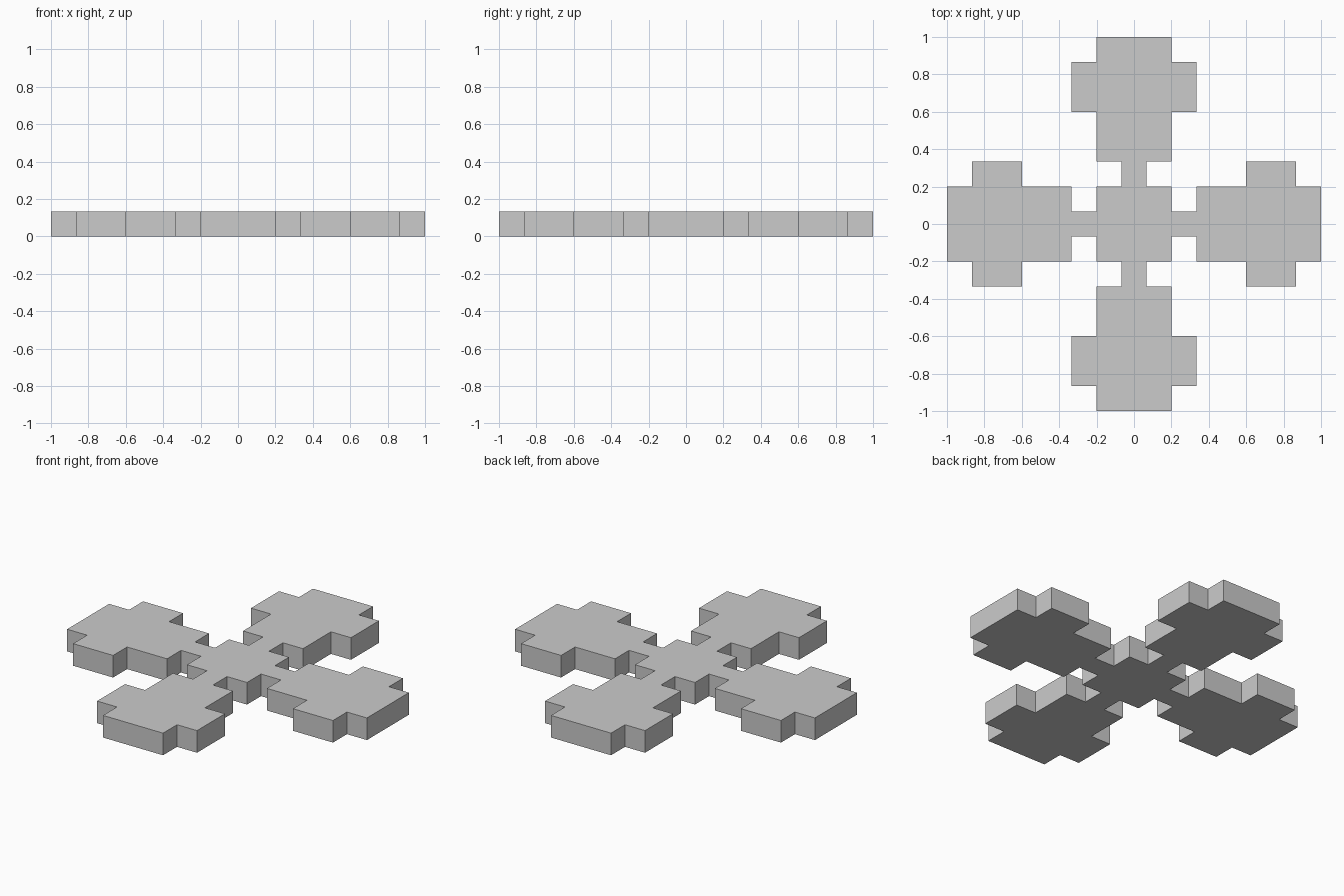
import bpy, bmesh
from mathutils import Vector

if "Cube" in bpy.data.objects:
    bpy.data.objects.remove(bpy.data.objects["Cube"])

U = 1 / 15            # the whole plan sits on a grid of 1/15 units
THICKNESS = 2 * U

# Plain grey material
grey = bpy.data.materials.new("light_grey")
grey.diffuse_color = (0.6, 0.6, 0.6, 1)
grey.use_nodes = True
grey.node_tree.nodes["Principled BSDF"].inputs["Base Color"].default_value = grey.diffuse_color

# Outline of the +x arm: hub corner, narrow neck, then the cross-shaped pad
half_arm = [(3, 3), (3, 1), (5, 1), (5, 3), (9, 3), (9, 5), (13, 5), (13, 3), (15, 3)]
arm = [(x, -y) for x, y in half_arm] + half_arm[:0:-1]

# Four quarter turns of the arm close the full outline
outline = []
for _ in range(4):
    outline += arm
    arm = [(-y, x) for x, y in arm]

# Flat plate: bottom face extruded up
bm = bmesh.new()
base = bm.faces.new([bm.verts.new((x * U, y * U, 0)) for x, y in outline])
ext = bmesh.ops.extrude_face_region(bm, geom=[base], use_keep_orig=True)
top = [v for v in ext["geom"] if isinstance(v, bmesh.types.BMVert)]
bmesh.ops.translate(bm, verts=top, vec=Vector((0, 0, THICKNESS)))
bmesh.ops.recalc_face_normals(bm, faces=bm.faces)

mesh = bpy.data.meshes.new("cross_plate")
bm.to_mesh(mesh)
bm.free()
mesh.materials.append(grey)
plate = bpy.data.objects.new("cross_plate", mesh)
bpy.context.collection.objects.link(plate)
